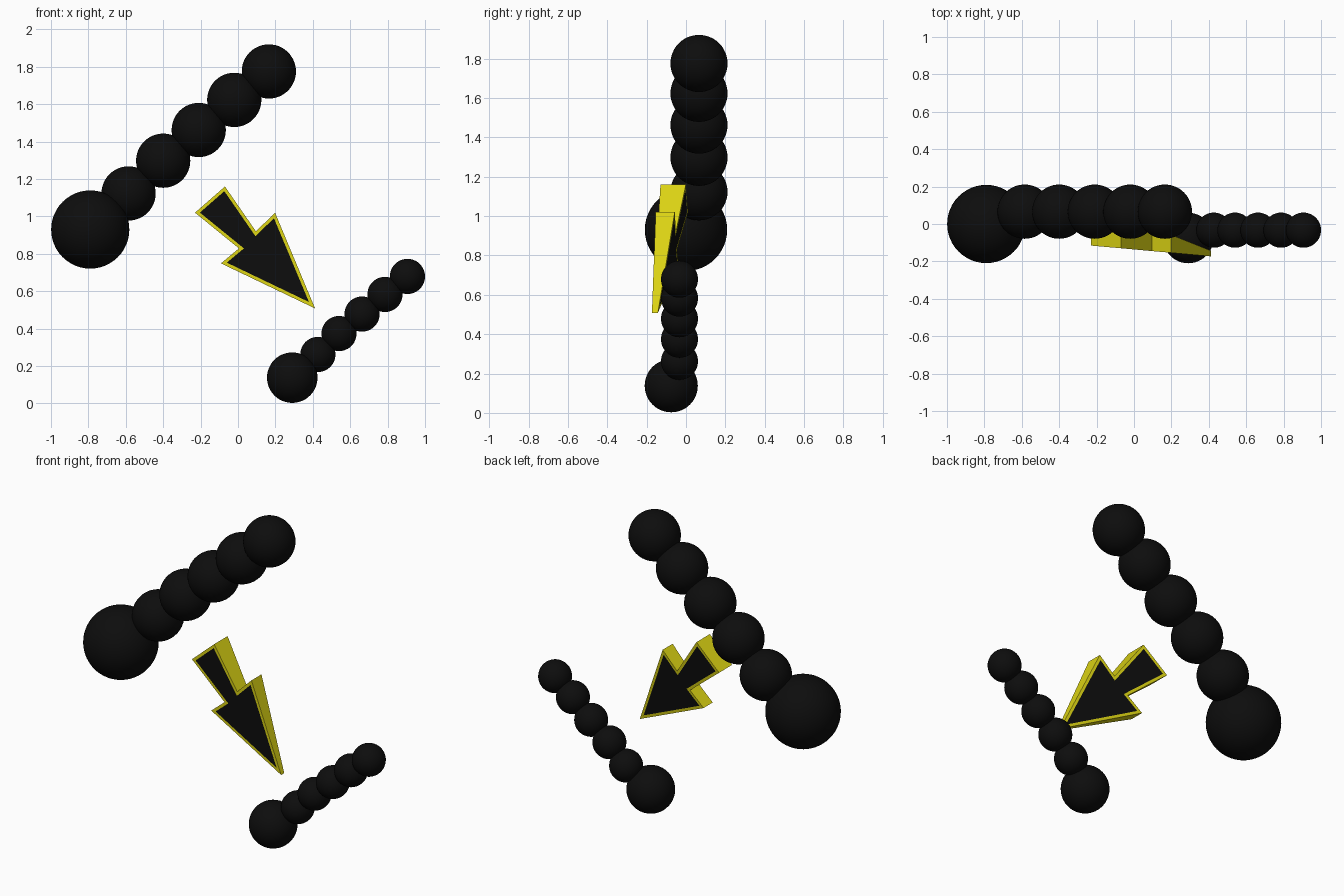
import bpy, bmesh
from mathutils import Vector

if "Cube" in bpy.data.objects:
    bpy.data.objects.remove(bpy.data.objects["Cube"])


def material(name, rgb):
    m = bpy.data.materials.new(name)
    m.diffuse_color = (*rgb, 1)
    m.use_nodes = True
    m.node_tree.nodes["Principled BSDF"].inputs["Base Color"].default_value = m.diffuse_color
    return m


black = material("black", (0.004, 0.004, 0.004))
yellow = material("yellow", (0.72, 0.66, 0.007))


def ball(name, centre, radius):
    bpy.ops.mesh.primitive_uv_sphere_add(segments=48, ring_count=24,
                                         radius=radius, location=centre)
    ob = bpy.context.object
    ob.name = name
    ob.data.materials.append(black)
    bpy.ops.object.shade_smooth()


def chain(name, head, head_r, y, bead_r, points):
    # a large head ball followed by a row of equal beads
    ball(name + "_head", head, head_r)
    for i, (x, z) in enumerate(points):
        ball(f"{name}_bead_{i + 1}", (x, y, z), bead_r)


# Two rows of balls
chain("large_row", (-0.79, 0.0, 0.93), 0.209, 0.066, 0.145,
      [(-0.585, 1.123), (-0.40, 1.298), (-0.21, 1.462), (-0.02, 1.623), (0.165, 1.775)])
chain("small_row", (0.29, -0.075, 0.138), 0.135, -0.033, 0.094,
      [(0.427, 0.262), (0.54, 0.374), (0.663, 0.478), (0.786, 0.583), (0.906, 0.679)])

# Arrow: outline in x/z, tapering in thickness between two tilted planes
outline = [(-0.23, 1.02), (-0.07, 1.16), (0.096, 0.92), (0.198, 1.02),
           (0.412, 0.508), (-0.091, 0.749), (0.005, 0.829)]
bm = bmesh.new()
front = [bm.verts.new((x, -0.136 - 0.09 * x, z)) for x, z in outline]
back = [bm.verts.new((x, -0.13 - 0.157 * x + 0.102 * z, z)) for x, z in outline]
n = len(outline)
caps = [bm.faces.new(front), bm.faces.new(back[::-1])]
for i in range(n):
    j = (i + 1) % n
    bm.faces.new((front[i], back[i], back[j], front[j]))
bmesh.ops.recalc_face_normals(bm, faces=bm.faces[:])

# Black inlays on front and back, leaving a yellow rim
bmesh.ops.inset_individual(bm, faces=caps, thickness=0.017, use_even_offset=True)
for f in caps:
    f.material_index = 1
bmesh.ops.triangulate(bm, faces=caps)
mesh = bpy.data.meshes.new("arrow")
bm.to_mesh(mesh)
bm.free()
mesh.materials.append(yellow)
mesh.materials.append(black)
bpy.context.collection.objects.link(bpy.data.objects.new("arrow", mesh))
